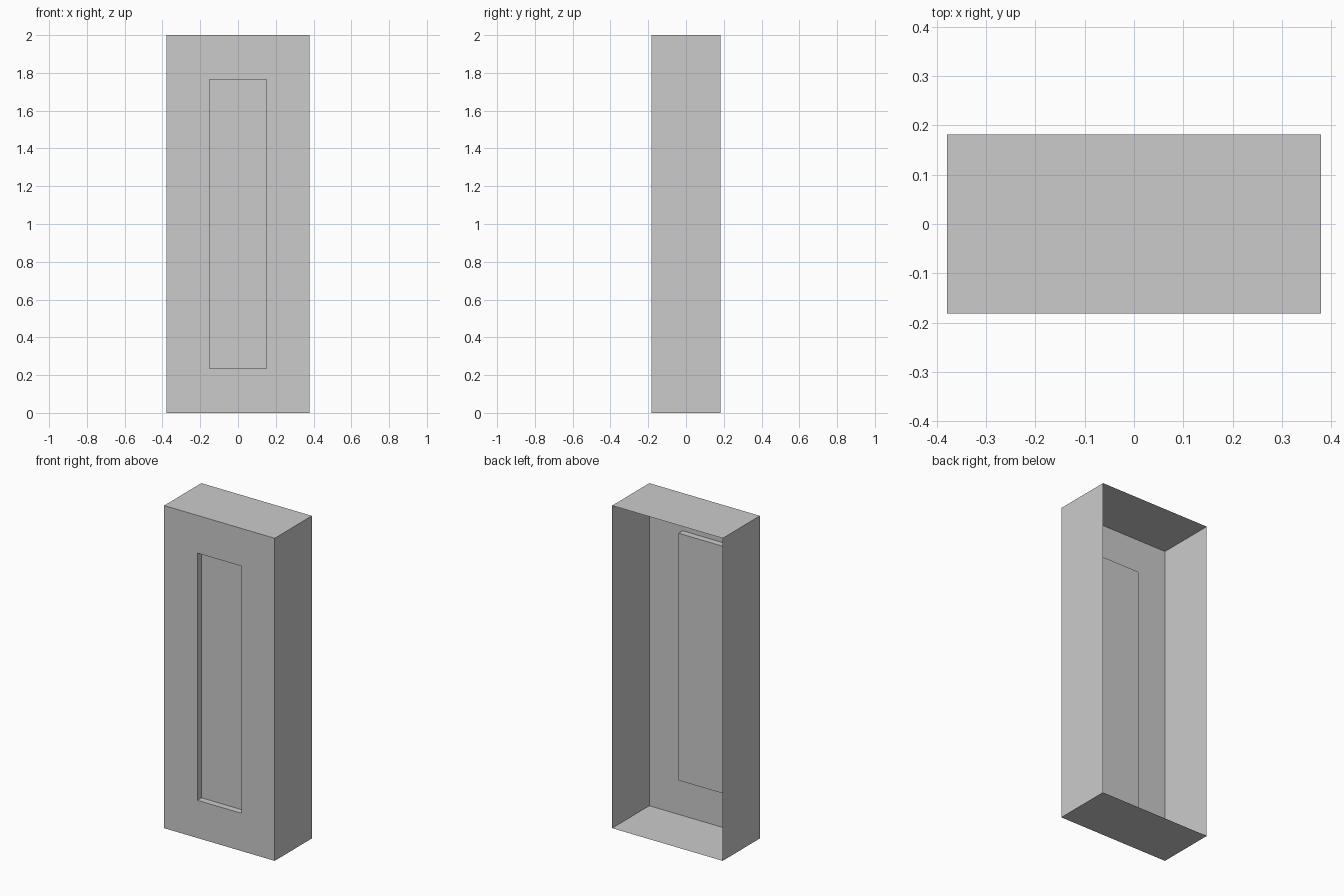
import bpy, bmesh, math

if "Cube" in bpy.data.objects:
    bpy.data.objects.remove(bpy.data.objects["Cube"])

WIDTH, DEPTH, HEIGHT = 0.758, 0.364, 2.0
PANEL_X, PANEL_Z = 0.151, 0.766   # half sizes of the recess
RECESS = 0.04

bm = bmesh.new()

# Thin-walled box shell
bmesh.ops.create_cube(bm, size=1)
bmesh.ops.scale(bm, vec=(WIDTH, DEPTH, HEIGHT), verts=bm.verts)
front = next(f for f in bm.faces if f.normal.y < -0.9)
back = next(f for f in bm.faces if f.normal.y > 0.9)

# Open back
bmesh.ops.delete(bm, geom=[back], context='FACES_ONLY')

# Front frame with a recessed panel pushed inwards
bmesh.ops.inset_region(bm, faces=[front], thickness=0.1)
for v in front.verts:
    v.co.x = math.copysign(PANEL_X, v.co.x)
    v.co.z = math.copysign(PANEL_Z, v.co.z)
panel = bmesh.ops.extrude_discrete_faces(bm, faces=[front])["faces"][0]
bmesh.ops.translate(bm, vec=(0, RECESS, 0), verts=panel.verts)

# Stand on the ground
bmesh.ops.translate(bm, vec=(0, 0, HEIGHT / 2), verts=bm.verts)
bm.normal_update()

mesh = bpy.data.meshes.new("panelled_shell")
bm.to_mesh(mesh)
bm.free()
bpy.context.collection.objects.link(bpy.data.objects.new("panelled_shell", mesh))
